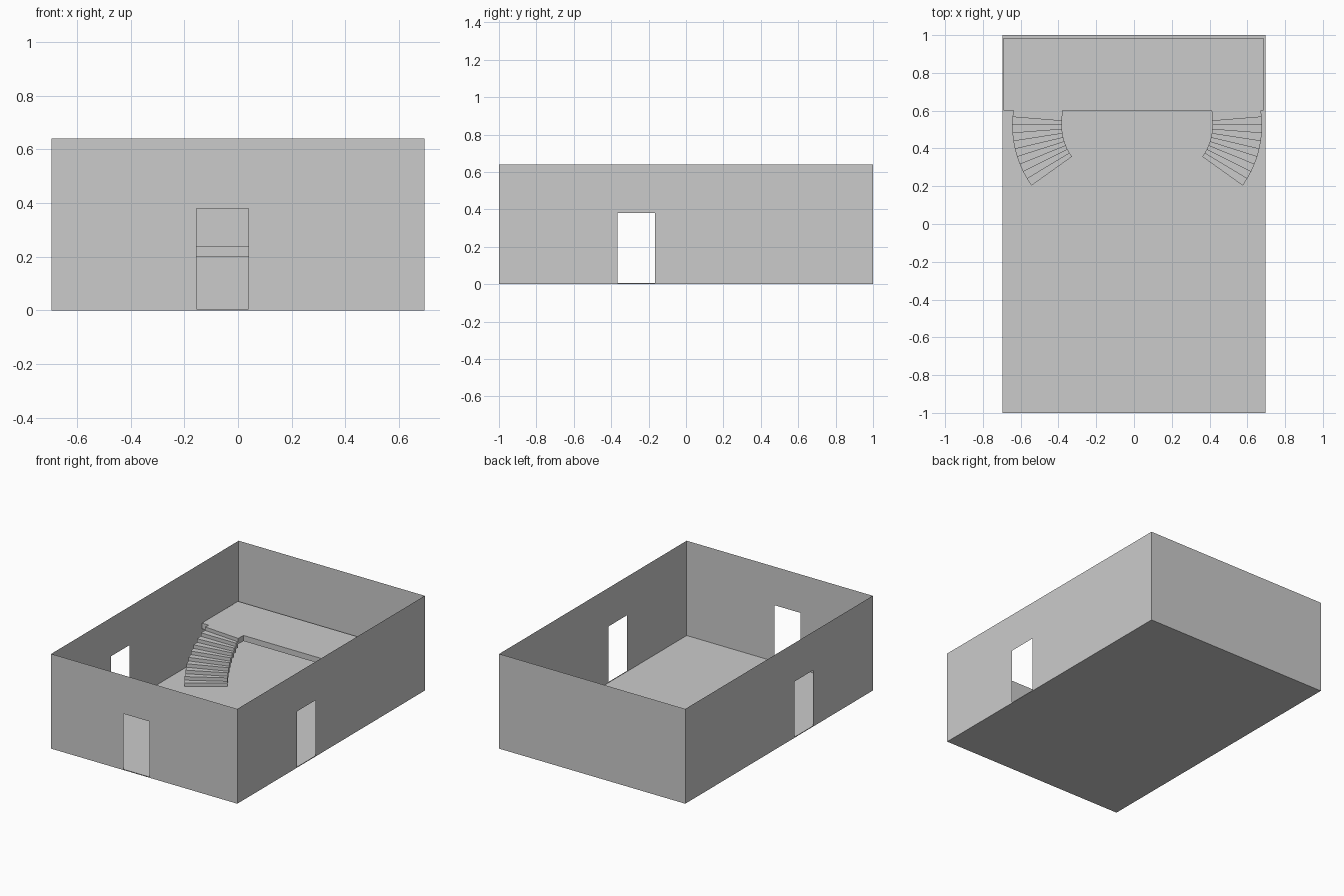
import bpy, bmesh
from math import radians, sin, cos

if "Cube" in bpy.data.objects:
    bpy.data.objects.remove(bpy.data.objects["Cube"])

W, L, H = 0.695, 1.0, 0.64          # half width, half length, wall height
SILL, DOOR_TOP = 0.005, 0.38
SLAB_TOP, SLAB_BOTTOM = 0.238, 0.2
STAIR_MIRROR_X = 0.0165


def finish(name, bm):
    bmesh.ops.remove_doubles(bm, verts=bm.verts, dist=1e-5)
    mesh = bpy.data.meshes.new(name)
    bm.to_mesh(mesh)
    bm.free()
    obj = bpy.data.objects.new(name, mesh)
    bpy.context.collection.objects.link(obj)
    return obj


def wall(name, place, half, door=None):
    """Thin wall sheet; place maps (along, height) to 3D."""
    if door:
        a, b = door
        panels = [(-half, a, 0, H), (b, half, 0, H),
                  (a, b, DOOR_TOP, H), (a, b, 0, SILL)]
    else:
        panels = [(-half, half, 0, H)]
    bm = bmesh.new()
    for u0, u1, z0, z1 in panels:
        corners = [(u0, z0), (u1, z0), (u1, z1), (u0, z1)]
        bm.faces.new([bm.verts.new(place(u, z)) for u, z in corners])
    return finish(name, bm)


def prism(bm, outline, z0, z1):
    """Closed block from a counter-clockwise outline."""
    low = [bm.verts.new((x, y, z0)) for x, y in outline]
    high = [bm.verts.new((x, y, z1)) for x, y in outline]
    bm.faces.new(low[::-1])
    bm.faces.new(high)
    n = len(outline)
    for i in range(n):
        j = (i + 1) % n
        bm.faces.new((low[i], low[j], high[j], high[i]))


# Floor
bm = bmesh.new()
bm.faces.new([bm.verts.new(p) for p in
              [(-W, -L, 0), (-W, L, 0), (W, L, 0), (W, -L, 0)]])
finish("floor", bm)

# Walls with door openings
wall("front_wall", lambda u, z: (u, -L, z), W, (-0.155, 0.04))
wall("back_wall", lambda u, z: (-u, L, z), W)
wall("right_wall", lambda u, z: (W, u, z), L, (-0.365, -0.165))
wall("left_wall", lambda u, z: (-W, -u, z), L, (0.165, 0.365))

# Raised gallery slab
bm = bmesh.new()
prism(bm, [(-0.69, 0.6), (0.685, 0.6), (0.685, 0.985), (-0.69, 0.985)],
      SLAB_BOTTOM, SLAB_TOP)
finish("gallery_slab", bm)

# Curved staircases: overlapping wedge steps swept round an arc
CX, CY, R_OUT, R_IN = -0.095, 0.523, 0.55, 0.287
STEPS, START, TURN = 10, -35.5, 4.45
RISE = SLAB_TOP / STEPS


def arc(radius, degrees, mirror):
    a = radians(degrees)
    x = CX - radius * cos(a)
    return (2 * STAIR_MIRROR_X - x if mirror else x, CY + radius * sin(a))


for name, mirror in (("left_stairs", False), ("right_stairs", True)):
    bm = bmesh.new()
    for i in range(STEPS):
        a0 = START + i * TURN
        a1 = a0 + TURN
        pts = [arc(R_OUT, a0, mirror), arc(R_IN, a0, mirror),
               arc(R_IN, a1, mirror), arc(R_OUT, a1, mirror)]
        if i == STEPS - 1:           # top step runs up to the slab edge
            pts[2] = (pts[2][0], 0.6)
            pts[3] = (pts[3][0], 0.6)
        top = (i + 1) * RISE
        prism(bm, pts[::-1] if mirror else pts, max(0.0, top - 1.6 * RISE), top)
    finish(name, bm)
